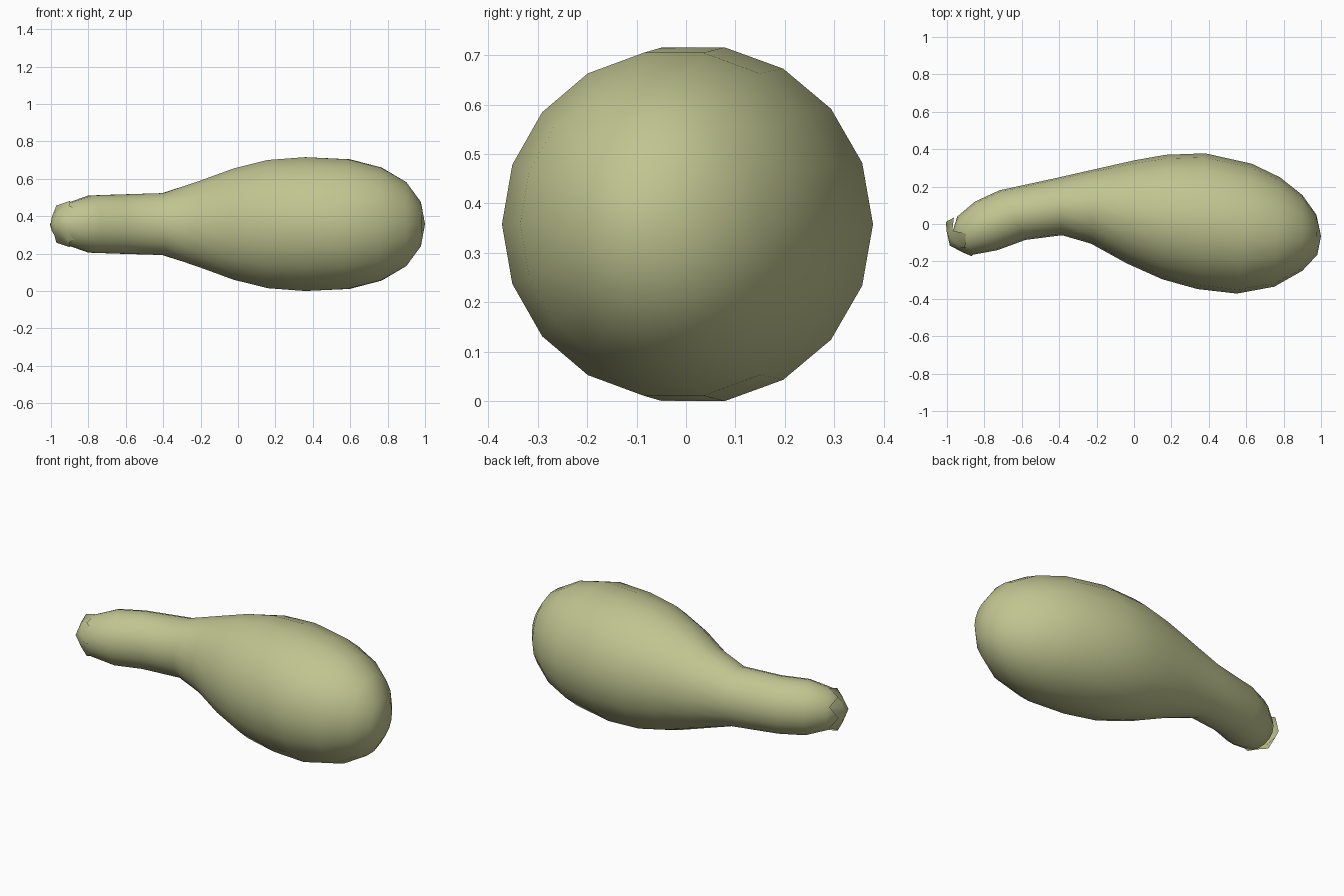
import bpy, bmesh
from math import sin, cos, pi
from mathutils import Vector

if "Cube" in bpy.data.objects:
    bpy.data.objects.remove(bpy.data.objects["Cube"])

MID = 0.358  # height of the axis

green = bpy.data.materials.new("pale olive green")
green.use_nodes = True
colour = (0.53, 0.56, 0.28, 1)
green.diffuse_color = colour
green.node_tree.nodes["Principled BSDF"].inputs["Base Color"].default_value = colour


def loft(name, rings, start, end=None):
    """Skin rings of points, closing the ends to pole points."""
    bm = bmesh.new()
    loops = [[bm.verts.new(p) for p in ring] for ring in rings]
    n = len(loops[0])
    for a, b in zip(loops, loops[1:]):
        for i in range(n):
            j = (i + 1) % n
            bm.faces.new((a[i], a[j], b[j], b[i]))
    for pole, loop in ((start, loops[0]), (end, loops[-1])):
        if pole:
            v = bm.verts.new((*pole, MID))
            for i in range(n):
                bm.faces.new((v, loop[i], loop[(i + 1) % n]))
    bmesh.ops.recalc_face_normals(bm, faces=bm.faces)
    mesh = bpy.data.meshes.new(name)
    bm.to_mesh(mesh)
    bm.free()
    mesh.materials.append(green)
    obj = bpy.data.objects.new(name, mesh)
    bpy.context.collection.objects.link(obj)
    bpy.ops.object.select_all(action='DESELECT')
    obj.select_set(True)
    bpy.context.view_layer.objects.active = obj
    bpy.ops.object.shade_smooth_by_angle(angle=pi / 3)
    return obj


def ring(back, front, rz, n):
    """Ellipse across the back and front outline points."""
    b, f = Vector((*back, MID)), Vector((*front, MID))
    c, h = (b + f) / 2, (b - f) / 2
    return [c + h * cos(2 * pi * i / n) + Vector((0, 0, rz * sin(2 * pi * i / n)))
            for i in range(n)]


# Bent body: back outline point, front outline point, half height
sections = [
    ((-0.97, -0.04), (-0.93, -0.14), 0.06),
    ((-0.945, 0.04), (-0.865, -0.165), 0.115),
    ((-0.85, 0.12), (-0.73, -0.14), 0.155),
    ((-0.72, 0.18), (-0.58, -0.085), 0.16),
    ((-0.42, 0.245), (-0.385, -0.06), 0.168),
    ((-0.2, 0.295), (-0.23, -0.105), 0.23),
    ((0.0, 0.34), (-0.04, -0.21), 0.302),
    ((0.17, 0.37), (0.15, -0.295), 0.348),
    ((0.38, 0.378), (0.34, -0.348), 0.363),
    ((0.63, 0.322), (0.55, -0.372), 0.352),
    ((0.78, 0.25), (0.75, -0.335), 0.307),
    ((0.9, 0.155), (0.9, -0.25), 0.228),
    ((0.975, 0.05), (0.98, -0.165), 0.12),
]
loft("gourd_body", [ring(b, f, rz, 18) for b, f, rz in sections],
     (-0.965, -0.1), (1.0, -0.065))

# Stem cap with a toothed rim
axis = Vector((0.8, 0.6, 0))
side = Vector((-0.6, 0.8, 0))
TEETH = 6


def cap_ring(centre, radius, tooth=0):
    pts = []
    for i in range(2 * TEETH):
        a = pi * i / TEETH
        tip = 1 if i % 2 else -1
        r = radius + tip * tooth * 0.2
        pts.append(Vector((*centre, MID)) + side * r * cos(a)
                   + Vector((0, 0, r * sin(a))) + axis * tooth * tip)
    return pts


loft("stem_cap", [cap_ring((-0.96, -0.095), 0.07),
                  cap_ring((-0.918, -0.066), 0.119, 0.024)], (-0.985, -0.115))
